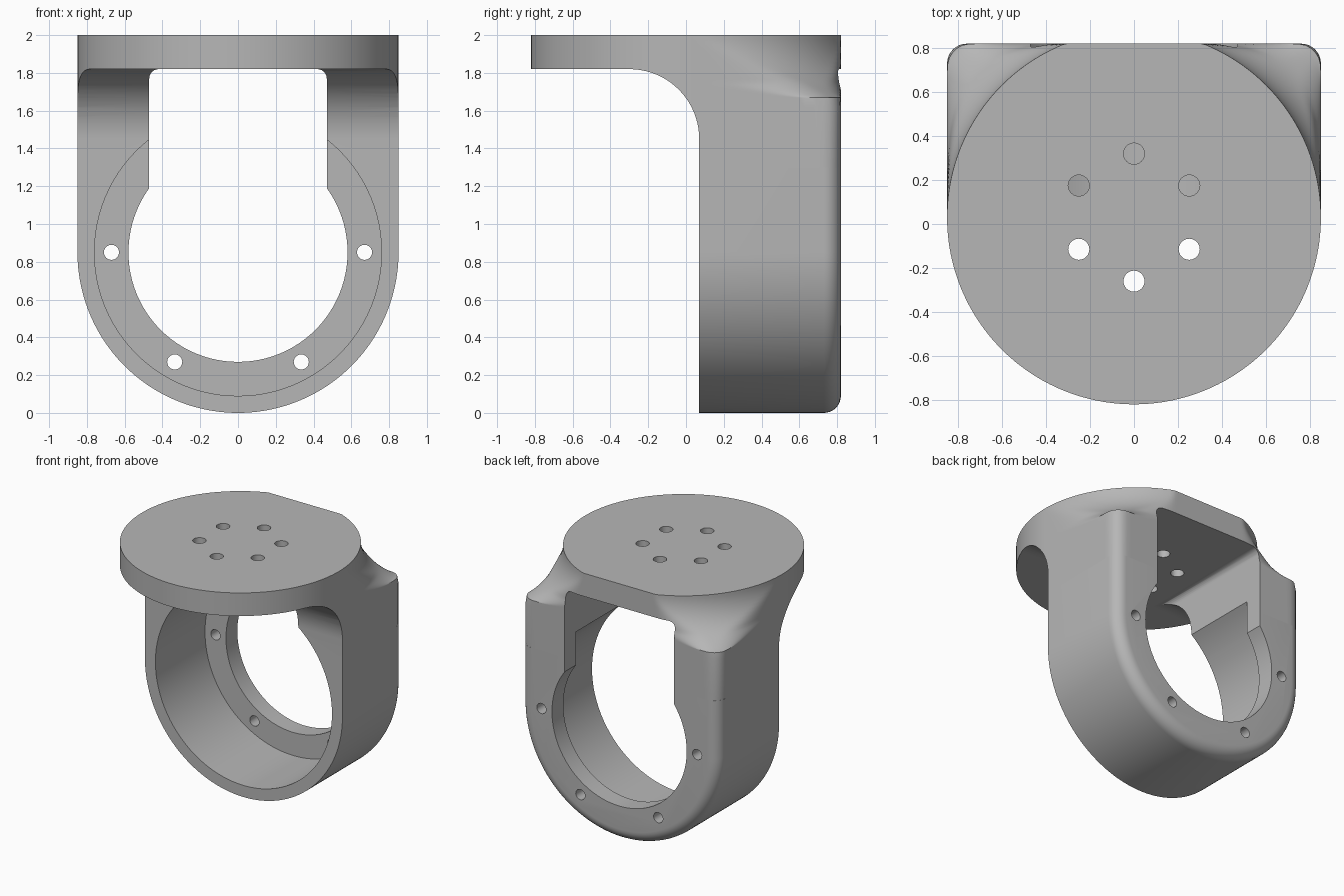
import bpy, bmesh
from math import sin, cos, pi, sqrt, radians
from mathutils import Vector

if "Cube" in bpy.data.objects:
    bpy.data.objects.remove(bpy.data.objects["Cube"])

# Main dimensions
R = 0.85          # outer radius of plate and ring
RING_Z = 0.85     # height of ring axis
PLATE_Y = 0.03    # plate axis
FRONT, BACK = 0.07, 0.82
SEAM = 1.3        # where the lower ring meets the upper head
EDGE = 0.09       # rounding of the back edge
FLARE = 0.33      # concave flare from plate rim to arms

grey = bpy.data.materials.new("Grey metal")
grey.use_nodes = True
colour = (0.47, 0.47, 0.47, 1)
grey.diffuse_color = colour
grey.node_tree.nodes["Principled BSDF"].inputs["Base Color"].default_value = colour


def loft(name, rings):
    """Closed solid through rings with equal point counts."""
    bm = bmesh.new()
    loops = [[bm.verts.new(p) for p in ring] for ring in rings]
    n = len(loops[0])
    for a, b in zip(loops, loops[1:]):
        for i in range(n):
            j = (i + 1) % n
            bm.faces.new((a[i], a[j], b[j], b[i]))
    bm.faces.new(loops[0])
    bm.faces.new(loops[-1])
    bmesh.ops.recalc_face_normals(bm, faces=bm.faces)
    mesh = bpy.data.meshes.new(name)
    bm.to_mesh(mesh)
    bm.free()
    obj = bpy.data.objects.new(name, mesh)
    bpy.context.collection.objects.link(obj)
    mesh.materials.append(grey)
    return obj


def prism(name, points, direction):
    d = Vector(direction)
    return loft(name, [points, [Vector(p) + d for p in points]])


def arc(cx, cy, r, start, end, n):
    return [(cx + r * cos(radians(start + (end - start) * i / n)),
             cy + r * sin(radians(start + (end - start) * i / n))) for i in range(n + 1)]


def bore(name, x, z, r, y0, y1, n=96):
    pts = [(u, y0, v) for u, v in arc(x, z, r, 0, 360, n)[:-1]]
    return prism(name, pts, (0, y1 - y0, 0))


# Lower ring: U outline with a rounded back edge
def u_ring(y, inset):
    pts = [(R - inset, SEAM)] + arc(0, RING_Z, R - inset, 0, -180, 96) + [(inset - R, SEAM)]
    return [(x, y, z) for x, z in pts]


steps = [i / 8 * pi / 2 for i in range(9)]
lower = loft("lower_ring", [u_ring(FRONT, 0)] + [
    u_ring(BACK - EDGE + EDGE * sin(t), EDGE * (1 - cos(t))) for t in steps])


# Upper head: round plate flaring into the square-shouldered arms
def box_radius(t):
    c, s = abs(cos(t)), sin(t)
    depth = BACK - PLATE_Y
    r = min(R / max(c, 1e-6), depth / max(s, 1e-6))
    cx, cy = R - EDGE, depth - EDGE
    if r * c > cx and r * s > cy:
        along = cx * c + cy * s
        r = along + sqrt(max(0, along ** 2 - cx ** 2 - cy ** 2 + EDGE ** 2))
    return r


def head_ring(z, flare, n=256):
    pts = []
    for i in range(n):
        t = 2 * pi * i / n
        r = R
        if 0 < t < pi:
            a, b, k = R + flare, box_radius(t), min(0.12, flare)
            h = max(k - abs(a - b), 0) / k if k > 1e-6 else 0
            r = min(a, b) - h * h * k / 4
        pts.append((r * cos(t), PLATE_Y + r * sin(t), z))
    return pts


flare_steps = [i / 22 * pi / 2 for i in range(23)]
upper = loft("upper_head", [
    head_ring(2 - FLARE * sin(t), FLARE * (1 - cos(t))) for t in flare_steps
] + [head_ring(1.62, 0.6), head_ring(SEAM, 0.6)])

# Cutters: space below the plate, window between the arms, stepped bore
under = [(FRONT, 1.0)] + arc(-0.30, 1.45, 0.37, 0, 90, 20) + [(-1.5, 1.82), (-1.5, 1.0)]
under_cut = prism("under_plate_cutter", [(-1.5, y, z) for y, z in under], (3, 0, 0))
window = ([(-0.47, 0.9), (0.47, 0.9)] + arc(0.42, 1.77, 0.05, 0, 90, 6)
          + arc(-0.42, 1.77, 0.05, 90, 180, 6))
window_cut = prism("window_cutter", [(x, -1.5, z) for x, z in window], (0, 3, 0))
wide_cut = bore("wide_bore_cutter", 0, RING_Z, 0.76, -1, 0.68)
narrow_cut = bore("narrow_bore_cutter", 0, RING_Z, 0.58, -1, 1.2)

# Screw holes in the ring and in the plate
ring_holes = [bore("ring_hole_cutter", 0.67 * cos(radians(a)), RING_Z + 0.67 * sin(radians(a)),
                   0.04, 0.5, 1, 24) for a in (0, 180, 240, 300)]
plate_holes = []
for k in range(6):
    a = radians(30 + 60 * k)
    pts = [(x, y, 1.7) for x, y in arc(0.29 * cos(a), PLATE_Y + 0.29 * sin(a), 0.048, 0, 345, 23)]
    plate_holes.append(prism("plate_hole_cutter", pts, (0, 0, 0.5)))


def carve(obj, cutters):
    bpy.ops.object.select_all(action="DESELECT")
    bpy.context.view_layer.objects.active = obj
    obj.select_set(True)
    for cutter in cutters:
        mod = obj.modifiers.new("cut", "BOOLEAN")
        mod.operation, mod.solver, mod.object = "DIFFERENCE", "EXACT", cutter
        bpy.ops.object.modifier_apply(modifier=mod.name)
    bpy.ops.object.shade_smooth_by_angle(angle=radians(30))


carve(lower, [window_cut, wide_cut, narrow_cut] + ring_holes)
carve(upper, [under_cut, window_cut, wide_cut, narrow_cut] + plate_holes)

for cutter in [under_cut, window_cut, wide_cut, narrow_cut] + ring_holes + plate_holes:
    bpy.data.objects.remove(cutter)
